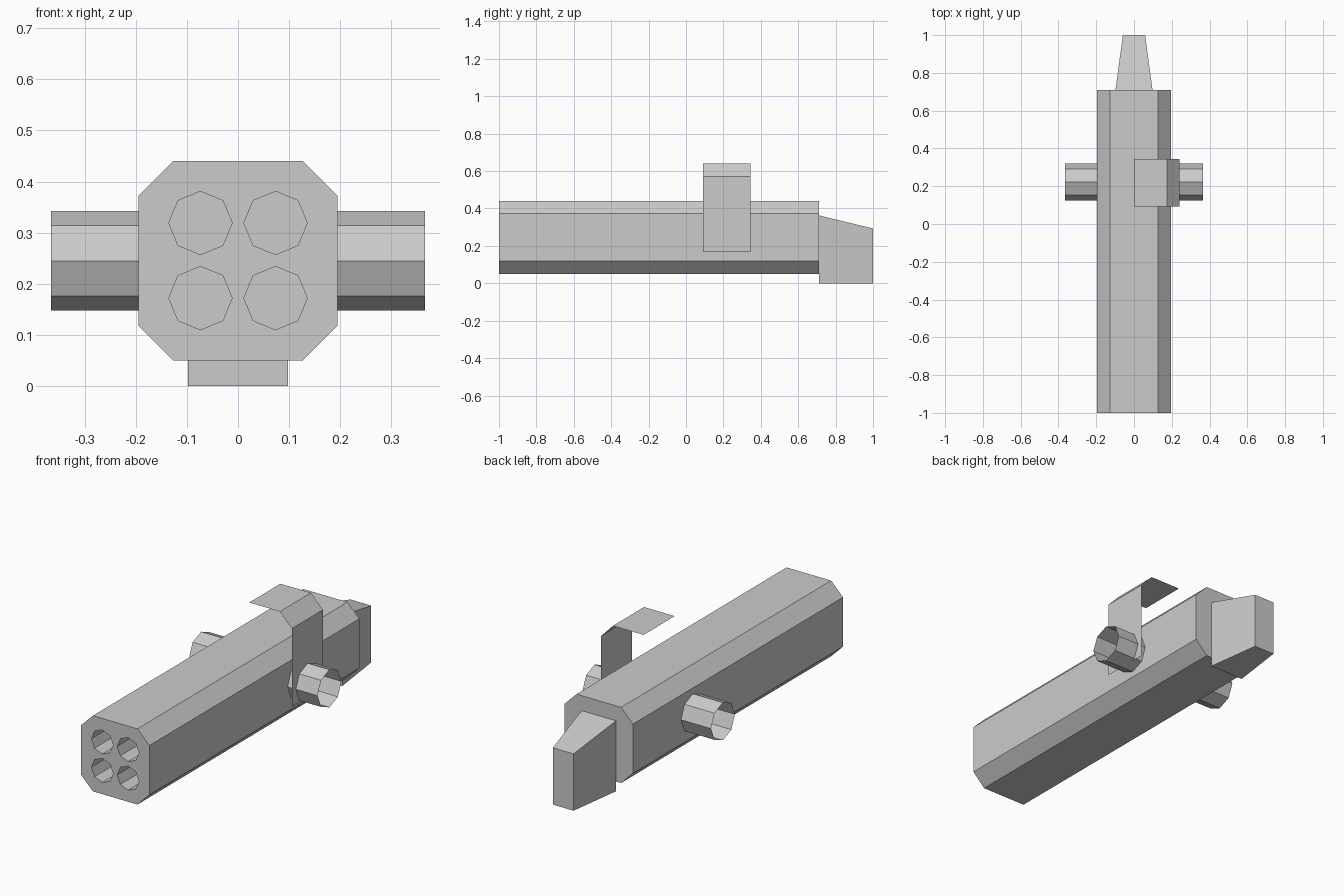
import bpy
from math import sin, cos, pi

if "Cube" in bpy.data.objects:
    bpy.data.objects.remove(bpy.data.objects["Cube"])


def make(name, verts, faces):
    mesh = bpy.data.meshes.new(name)
    mesh.from_pydata(verts, [], faces)
    mesh.update()
    ob = bpy.data.objects.new(name, mesh)
    bpy.context.collection.objects.link(ob)
    return ob


def loft(name, ring_a, ring_b, caps=True):
    """Skin two matching rings of points, optionally closing the ends."""
    n = len(ring_a)
    faces = [(i, (i + 1) % n, (i + 1) % n + n, i + n) for i in range(n)]
    if caps:
        faces += [tuple(reversed(range(n))), tuple(range(n, 2 * n))]
    return make(name, list(ring_a) + list(ring_b), faces)


def octagon(cu, cv, r):
    return [(cu + r * sin(i * pi / 4), cv + r * cos(i * pi / 4)) for i in range(8)]


# Chamfered launcher body
w, c, z0, z1 = 0.195, 0.068, 0.05, 0.44
section = [(-w + c, z1), (w - c, z1), (w, z1 - c), (w, z0 + c),
           (w - c, z0), (-w + c, z0), (-w, z0 + c), (-w, z1 - c)]
body = loft("launcher_body", [(x, -1, z) for x, z in section],
            [(x, 0.71, z) for x, z in section])

# Four eight-sided bores in the front face
for sx in (-1, 1):
    for z in (0.172, 0.319):
        ring = octagon(sx * 0.0735, z, 0.062)
        cutter = loft("bore_cutter", [(x, -1.1, y) for x, y in ring],
                      [(x, -0.5, y) for x, y in ring])
        cutter.hide_render = True
        cutter.hide_viewport = True
        mod = body.modifiers.new("bore", 'BOOLEAN')
        mod.operation = 'DIFFERENCE'
        mod.solver = 'EXACT'
        mod.object = cutter

# Open side tubes
for side, s in (("left", -1), ("right", 1)):
    ring = octagon(0.222, 0.245, 0.097)[::-s]
    loft(side + "_side_tube", [(s * 0.195, y, z) for y, z in ring],
         [(s * 0.366, y, z) for y, z in ring], caps=False)

# Thin bent sight strip on the right
profile = [(0.242, 0.168), (0.242, 0.57), (0.175, 0.64), (0.0, 0.64)]
make("sight_strip", [(x, y, z) for x, z in profile for y in (0.092, 0.345)],
     [(2 * i, 2 * i + 1, 2 * i + 3, 2 * i + 2) for i in range(3)])


# Tapered rear block
def rect(hw, y, top):
    return [(-hw, y, top), (hw, y, top), (hw, y, 0), (-hw, y, 0)]


loft("rear_block", rect(0.098, 0.71, 0.363), rect(0.059, 1.0, 0.293))
